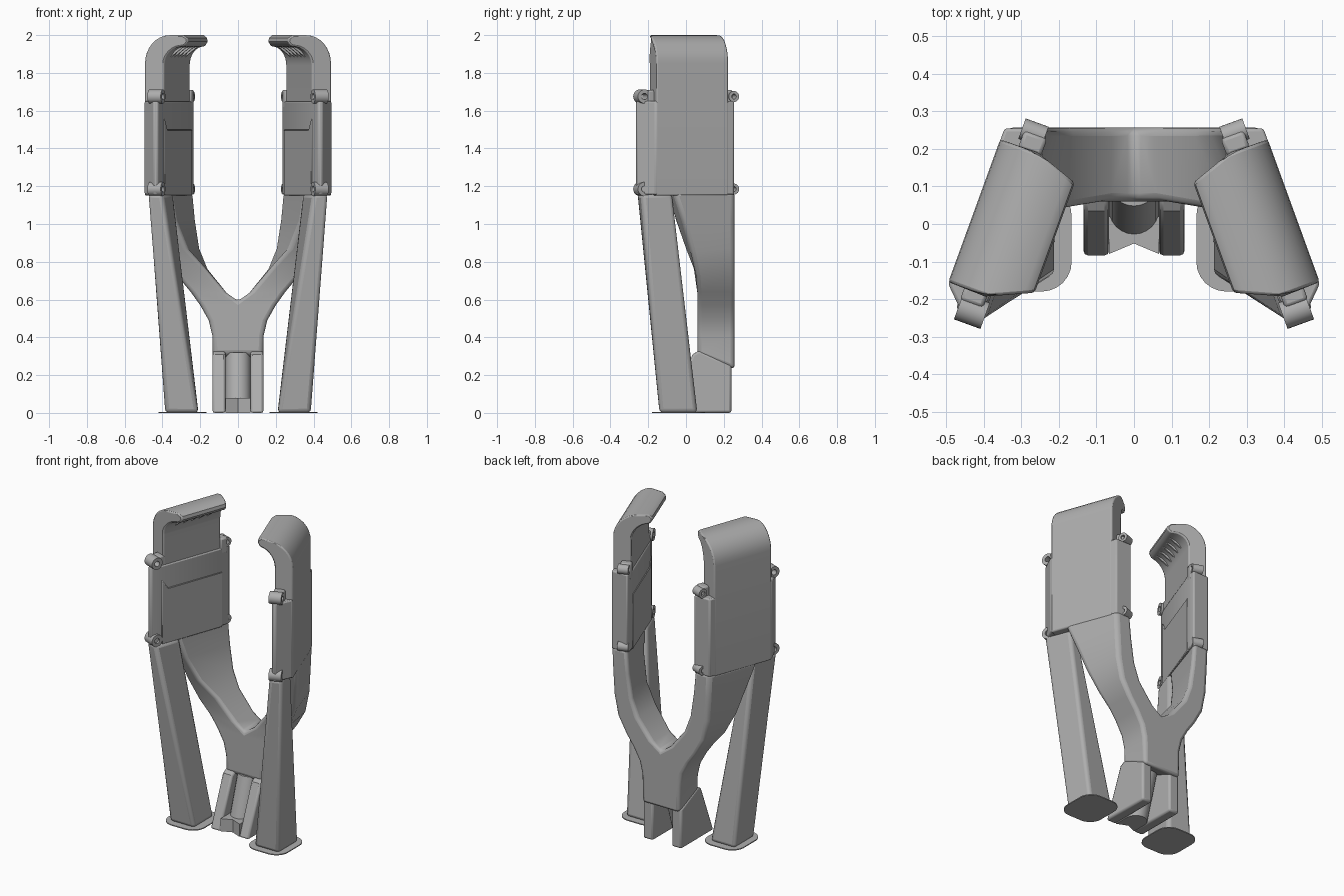
import bpy, bmesh, math
from mathutils import Vector, Matrix

cube = bpy.data.objects.get("Cube")
if cube:
    bpy.data.objects.remove(cube, do_unlink=True)

grey = bpy.data.materials.new("plain grey")
grey.use_nodes = True
grey.diffuse_color = (0.42, 0.42, 0.42, 1)
grey.node_tree.nodes["Principled BSDF"].inputs["Base Color"].default_value = (0.42, 0.42, 0.42, 1)

# Panel frame: u runs front to back, v runs inward, both turned in plan
TURN = math.radians(20)
U = Vector((math.sin(TURN), math.cos(TURN), 0))
V = Vector((math.cos(TURN), -math.sin(TURN), 0))
CORNER = Vector((-0.495, -0.155, 0))


def panel_point(u, v, z):
    return CORNER + U * u + V * v + Vector((0, 0, z))


def finish(name, bm, mirror=True, bevel=0.0, segments=3, limit=40):
    bmesh.ops.remove_doubles(bm, verts=bm.verts, dist=1e-5)
    bmesh.ops.recalc_face_normals(bm, faces=bm.faces)
    mesh = bpy.data.meshes.new(name)
    bm.to_mesh(mesh)
    bm.free()
    mesh.materials.append(grey)
    ob = bpy.data.objects.new(name, mesh)
    bpy.context.collection.objects.link(ob)
    if mirror:
        ob.modifiers.new("Mirror", "MIRROR").use_clip = True
    if bevel:
        mod = ob.modifiers.new("Bevel", "BEVEL")
        mod.width, mod.segments = bevel, segments
        mod.limit_method, mod.angle_limit = "ANGLE", math.radians(limit)
    bpy.ops.object.select_all(action="DESELECT")
    ob.select_set(True)
    bpy.context.view_layer.objects.active = ob
    bpy.ops.object.shade_smooth_by_angle(angle=math.radians(35))
    return ob


def loft(sections, cap_start=True, cap_end=True, bm=None):
    bm = bm or bmesh.new()
    rings = [[bm.verts.new(p) for p in s] for s in sections]
    n = len(rings[0])
    for a, b in zip(rings, rings[1:]):
        for i in range(n):
            j = (i + 1) % n
            bm.faces.new((a[i], a[j], b[j], b[i]))
    if cap_start:
        bm.faces.new(rings[0])
    if cap_end:
        bm.faces.new(rings[-1])
    return bm


def prism(outline, z0, z1):
    return loft([[(x, y, z) for x, y in outline] for z in (z0, z1)])


def arc(cx, cz, rx, rz, start, end, steps=8):
    angles = [math.radians(start + (end - start) * i / steps) for i in range(steps + 1)]
    return [(cx + rx * math.cos(a), cz + rz * math.sin(a)) for a in angles]


# Upper panel with a hooked lip, one profile swept from front to back
profile = [(0, 1.15)] + arc(0.14, 1.85, 0.14, 0.15, 180, 90)
profile += [(0.2, 2.0), (0.222, 1.985), (0.226, 1.965), (0.212, 1.945)]
profile += arc(0.2, 1.84, 0.09, 0.1, 90, 180) + [(0.11, 1.15)]
front, back = [], []
for v, z in profile:
    reach = max(0, v - 0.11)
    front.append(panel_point(reach * 0.45, v, z))
    back.append(panel_point(0.405 - reach * 0.35, v, z))
finish("hooked_panel", loft([front, back]), bevel=0.008, segments=2, limit=50)

# Ribs under the lip
bm = bmesh.new()
for i in range(5):
    u = 0.08 + i * 0.055
    tri = [(0.115, 1.88), (0.205, 1.95), (0.14, 1.95)]
    loft([[panel_point(u + d, v, z) for v, z in tri] for d in (0, 0.01)], bm=bm)
finish("lip_ribs", bm)

# Thicker lower housing around the panel
housing = [(-0.495, -0.16), (-0.447, -0.262), (-0.425, -0.265), (-0.388, -0.2),
           (-0.236, 0.215), (-0.236, 0.255), (-0.345, 0.255)]
finish("housing", prism(housing, 1.155, 1.65), bevel=0.008, segments=2)

# Inner cover plate with a sloped top
bm = loft([[panel_point(u, v, z) for u, z in
            [(-0.015, 1.15), (0.41, 1.15), (0.41, 1.5), (0.03, 1.5), (-0.015, 1.56)]]
           for v in (0.09, 0.12)])
finish("inner_cover", bm, bevel=0.004, segments=1)


# Screw lugs: short tubes with their axis across the panel
def lug(name, x, y, z, radius, length):
    bm = bmesh.new()
    centre = Vector((x, y, z))
    shape = [(0.45, -1), (1, -1), (1, 1), (0.45, 1)]
    rings = []
    for i in range(24):
        a = 2 * math.pi * i / 24
        spoke = U * math.cos(a) + Vector((0, 0, math.sin(a)))
        rings.append([centre + spoke * radius * r + V * (s * length / 2) for r, s in shape])
    loft(rings + rings[:1], False, False, bm)
    finish(name, bm)


for level, z in (("lower", 1.185), ("upper", 1.675)):
    lug("front_lug_" + level, -0.432, -0.232, z, 0.037, 0.075)
    lug("back_lug_" + level, -0.268, 0.243, z, 0.029, 0.065)

# Small blocks joining the upper lugs to the panel
for name, x, y in (("front_lug_block", -0.425, -0.19), ("back_lug_block", -0.27, 0.215)):
    bm = bmesh.new()
    bmesh.ops.create_cube(bm, size=1, matrix=Matrix.Translation((x, y, 1.66))
                          @ Matrix.Rotation(-TURN, 4, "Z") @ Matrix.Diagonal((0.065, 0.05, 0.1, 1)))
    finish(name, bm, bevel=0.01, segments=2)

# Forked frame: outer back, outer front, inner front, inner back corners going down
rows = [
    ((-0.345, 1.17), (-0.465, -0.065, 1.17), (-0.355, -0.105, 1.17), (-0.236, 1.17)),
    ((-0.338, 1.02), (-0.43, -0.015, 1.02), (-0.33, -0.06, 1.02), (-0.222, 1.02)),
    ((-0.33, 0.87), (-0.385, 0.03, 0.85), (-0.27, -0.005, 0.87), (-0.2, 0.87)),
    ((-0.305, 0.74), (-0.32, 0.055, 0.72), (-0.175, 0.04, 0.77), (-0.16, 0.76)),
    ((-0.25, 0.64), (-0.25, 0.06, 0.64), (-0.06, 0.06, 0.635), (-0.06, 0.635)),
    ((-0.2, 0.57), (-0.2, 0.06, 0.57), (0, 0.06, 0.592), (0, 0.592)),
    ((-0.155, 0.49), (-0.155, 0.06, 0.49), (0, 0.06, 0.49), (0, 0.49)),
    ((-0.136, 0.41), (-0.136, 0.06, 0.41), (0, 0.06, 0.41), (0, 0.41)),
    ((-0.133, 0.23), (-0.133, 0.06, 0.31), (0, 0.06, 0.31), (0, 0.23)),
]
BACK = 0.257
bm = loft([[(a[0], BACK, a[1]), b, c, (d[0], BACK, d[1])] for a, b, c, d in rows])
seam = [f for f in bm.faces if all(abs(v.co.x) < 1e-4 for v in f.verts)]
bmesh.ops.delete(bm, geom=seam, context="FACES")
finish("forked_frame", bm, bevel=0.022, limit=45)


# Slanted support legs, square to the base and turned to the panel at the top
def rectangle(cx, cy, z, w, d, angle):
    turn = Matrix.Rotation(-angle, 3, "Z")
    return [Vector((cx, cy, z)) + turn @ Vector((sx * w / 2, sy * d / 2, 0))
            for sx, sy in ((-1, -1), (1, -1), (1, 1), (-1, 1))]


bm = loft([rectangle(-0.297, -0.04, 0, 0.175, 0.2, 0),
           rectangle(-0.41, -0.166, 1.16, 0.085, 0.175, TURN)])
finish("support_leg", bm, bevel=0.022, limit=50)

# Thin rounded foot plates
outline = []
for sx, sy, start in ((1, 1, 0), (-1, 1, 90), (-1, -1, 180), (1, -1, 270)):
    outline += arc(-0.293 + sx * 0.047, -0.04 + sy * 0.06, 0.08, 0.08, start, start + 90, 6)
finish("foot_plate", prism(outline, 0, 0.006))

# Wedge blocks of the lower socket
side = [(0.24, 0), (0.24, 0.25), (0.07, 0.33), (0.035, 0.31), (-0.088, 0)]
bm = loft([[(x, y, z) for y, z in side] for x in (-0.135, -0.066)])
finish("socket_block", bm, bevel=0.012, segments=2, limit=50)

# Slanted round core between the blocks
core = []
for y, z in ((0.015, 0), (0.115, 0.32)):
    core.append([(px, py, z) for px, py in arc(0, y, 0.067, 0.067, 0, 360 - 15, 23)])
finish("socket_core", loft(core), mirror=False)

# Notched lip at the foot of the core
lip = [(-0.067, -0.08), (0, -0.052), (0.067, -0.08), (0.067, 0.02), (-0.067, 0.02)]
finish("socket_lip", prism(lip, 0, 0.08), mirror=False)
